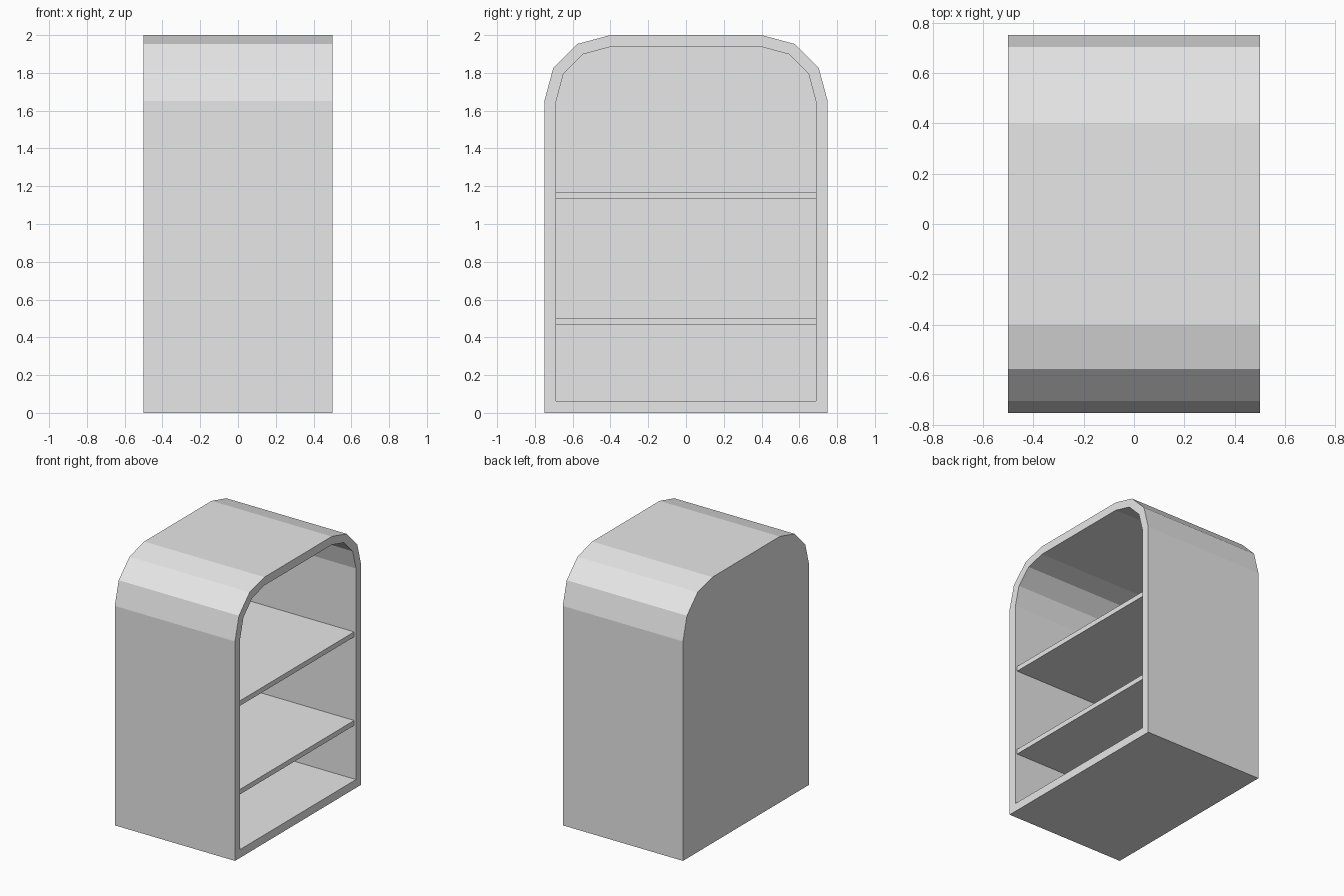
import bpy, bmesh
from math import sin, cos, pi

WALL = 0.0625
FRONT, BACK = 0.5, -0.5

cube = bpy.data.objects.get("Cube")
if cube:
    bpy.data.objects.remove(cube, do_unlink=True)

# Single plain grey
grey = bpy.data.materials.new("plain_grey")
grey.use_nodes = True
grey.diffuse_color = (0.8, 0.8, 0.8, 1)
grey.node_tree.nodes["Principled BSDF"].inputs["Base Color"].default_value = (0.8, 0.8, 0.8, 1)


def finish(name, bm):
    bmesh.ops.recalc_face_normals(bm, faces=bm.faces)
    mesh = bpy.data.meshes.new(name)
    bm.to_mesh(mesh)
    bm.free()
    mesh.materials.append(grey)
    obj = bpy.data.objects.new(name, mesh)
    bpy.context.collection.objects.link(obj)
    return obj


def arch(inset):
    """Arched outline in y, z with three-segment rounded shoulders."""
    r = 0.35 - inset
    shoulder = [(0.4 + r * cos(i * pi / 6), 1.65 + r * sin(i * pi / 6)) for i in range(4)]
    right = [(0.75 - inset, inset)] + shoulder
    return right + [(-y, z) for y, z in reversed(right)]


def ring(bm, outline, x):
    return [bm.verts.new((x, y, z)) for y, z in outline]


def bridge(bm, a, b):
    for i in range(len(a)):
        j = (i + 1) % len(a)
        bm.faces.new((a[i], a[j], b[j], b[i]))


# Hollow arched cabinet, open on the +x side
bm = bmesh.new()
rings = [ring(bm, arch(0), BACK), ring(bm, arch(0), FRONT),
         ring(bm, arch(WALL), FRONT), ring(bm, arch(WALL), BACK + WALL)]
for a, b in zip(rings, rings[1:]):
    bridge(bm, a, b)
bm.faces.new(rings[0])
bm.faces.new(rings[-1])
finish("cabinet_shell", bm)

# Two shelves, set slightly behind the rim
x0, x1 = BACK + WALL, FRONT - 0.015
for name, z in (("lower_shelf", 0.484), ("upper_shelf", 1.15)):
    bm = bmesh.new()
    bmesh.ops.create_cube(bm, size=1)
    bmesh.ops.scale(bm, vec=(x1 - x0, 2 * (0.75 - WALL), 0.0375), verts=bm.verts)
    bmesh.ops.translate(bm, vec=((x0 + x1) / 2, 0, z), verts=bm.verts)
    finish(name, bm)
